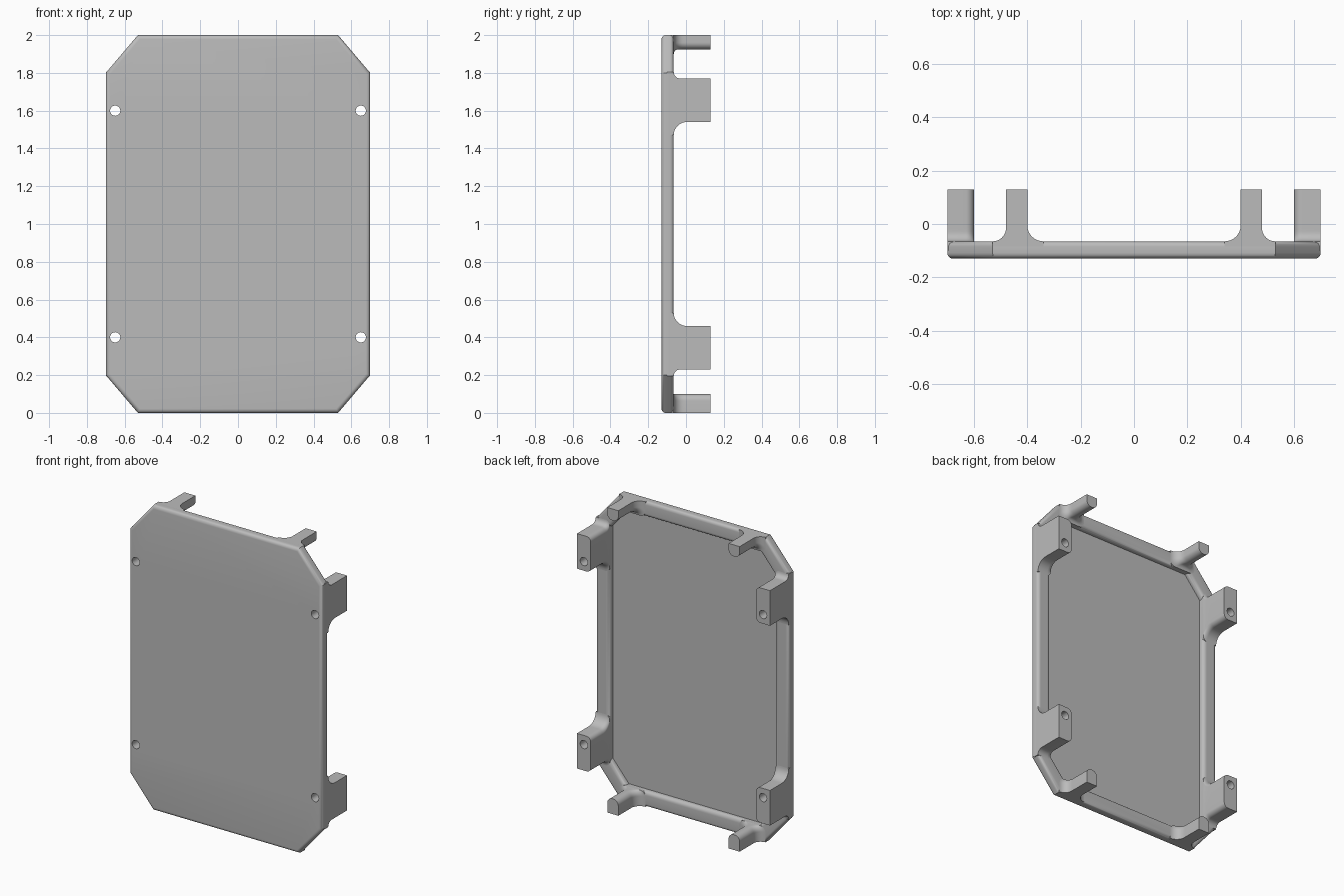
import bpy, bmesh, math
from mathutils import Matrix

cube = bpy.data.objects.get("Cube")
if cube:
    bpy.data.objects.remove(cube, do_unlink=True)

grey = bpy.data.materials.new("plain grey")
grey.use_nodes = True
colour = (0.5, 0.5, 0.5, 1)
grey.diffuse_color = colour
grey.node_tree.nodes["Principled BSDF"].inputs["Base Color"].default_value = colour

FRONT, FLOOR, RIM, END = -0.13, -0.1, -0.065, 0.13


def loft(name, rings):
    """Skin a list of closed rings and cap both ends."""
    bm = bmesh.new()
    loops = [[bm.verts.new(p) for p in ring] for ring in rings]
    n = len(loops[0])
    for a, b in zip(loops, loops[1:]):
        for i in range(n):
            j = (i + 1) % n
            bm.faces.new((a[i], a[j], b[j], b[i]))
    bm.faces.new(loops[0])
    bm.faces.new(loops[-1])
    bmesh.ops.recalc_face_normals(bm, faces=bm.faces)
    mesh = bpy.data.meshes.new(name)
    bm.to_mesh(mesh)
    bm.free()
    mesh.materials.append(grey)
    ob = bpy.data.objects.new(name, mesh)
    bpy.context.collection.objects.link(ob)
    return ob


def activate(ob):
    bpy.ops.object.select_all(action='DESELECT')
    ob.select_set(True)
    bpy.context.view_layer.objects.active = ob


def octagon(inset, y):
    """Clipped rectangle moved inward evenly on every edge."""
    w, h = 0.7 - inset, 1 - inset
    k = 0.276 - 0.2625 * inset
    x, z = (k - 0.17 * h) / 0.2, (k - 0.2 * w) / 0.17
    q = [(w, z), (x, h), (-x, h), (-w, z), (-w, -z), (-x, -h), (x, -h), (w, -z)]
    return [(a, y, b + 1) for a, b in q]


def arc(inset, y, r, start, steps=6):
    """Quarter-round part of the rim cross-section."""
    angles = [math.radians(start + 90 * i / steps) for i in range(steps + 1)]
    return [(inset - r * math.cos(t), y + r * math.sin(t)) for t in angles]


def section(lo, hi, inner, outer, r):
    """Outline flat on the outer side, rounded at the two inner corners."""
    pts = [(hi, outer), (lo, outer)]
    for cx, start in ((lo + r, 180), (hi - r, 270)):
        for i in range(9):
            t = math.radians(start + 90 * i / 8)
            pts.append((cx + r * math.cos(t), inner + r + r * math.sin(t)))
    return pts


def flare(t, r):
    return r - math.sqrt(max(0, r * r - (r - t) ** 2)) if t < r else 0


def post(name, lo, hi, inner, outer, r, flares, place):
    """Post rising from the rim, with a fillet at its foot on three sides."""
    heights = [0.07 * (1 - math.cos(math.pi / 2 * i / 10)) for i in range(11)]
    rings = []
    for y, t in [(FLOOR, 0)] + [(RIM + t, t) for t in heights] + [(END, 1)]:
        a, b, c = [flare(t, f) for f in flares]
        rings.append([place(u, v, y) for u, v in section(lo - a, hi + b, inner - c, outer, r)])
    return loft(name, rings)


# Shallow tray: rounded rim around a recessed back
profile = (arc(0.022, FRONT + 0.022, 0.022, -90) + arc(0.02, RIM - 0.02, 0.02, 0)
           + arc(0.075, RIM - 0.025, 0.025, 90) + [(0.1, FLOOR)])
tray = loft("tray", [octagon(d, y) for d, y in profile])
parts, drilled = [tray], [tray]

# Side lugs and end pegs, mirrored to every corner
for sx, side in ((1, "left"), (-1, "right")):
    for sz, level in ((1, "upper"), (-1, "lower")):
        lug = post(f"{level}_{side}_lug", 0.54, 0.77, 0.6, 0.7, 0.03, (0.07, 0.035, 0.0),
                   lambda u, v, y: (sx * v, y, 1 + sz * u))
        depth = 0.925 if sz > 0 else 0.9
        peg = post(f"{level}_{side}_peg", 0.4, 0.48, depth, 1.0, 0.036, (0.06, 0.05, 0.925 - depth if sz < 0 else 0.025),
                   lambda u, v, y: (sx * u, y, 1 + sz * v)) if sz > 0 else \
            post(f"{level}_{side}_peg", 0.4, 0.48, depth, 1.0, 0.036, (0.06, 0.05, 0.0),
                 lambda u, v, y: (sx * u, y, 1 + sz * v))
        parts += [lug, peg]
        drilled.append(lug)

# Screw holes through the lugs and tray
bm = bmesh.new()
for x in (-0.65, 0.65):
    for z in (0.4, 1.6):
        bmesh.ops.create_cone(bm, cap_ends=True, segments=32, radius1=0.027, radius2=0.027, depth=1,
                              matrix=Matrix.Translation((x, 0, z)) @ Matrix.Rotation(math.pi / 2, 4, 'X'))
mesh = bpy.data.meshes.new("hole_cutter")
bm.to_mesh(mesh)
bm.free()
mesh.materials.append(grey)
cutter = bpy.data.objects.new("hole_cutter", mesh)
bpy.context.collection.objects.link(cutter)
cutter.hide_render = True
for ob in drilled:
    mod = ob.modifiers.new("holes", 'BOOLEAN')
    mod.operation = 'DIFFERENCE'
    mod.solver = 'EXACT'
    mod.object = cutter
    activate(ob)
    bpy.ops.object.modifier_apply(modifier=mod.name)
bpy.data.objects.remove(cutter, do_unlink=True)

for ob in parts:
    activate(ob)
    bpy.ops.object.shade_smooth_by_angle(angle=math.radians(30))
